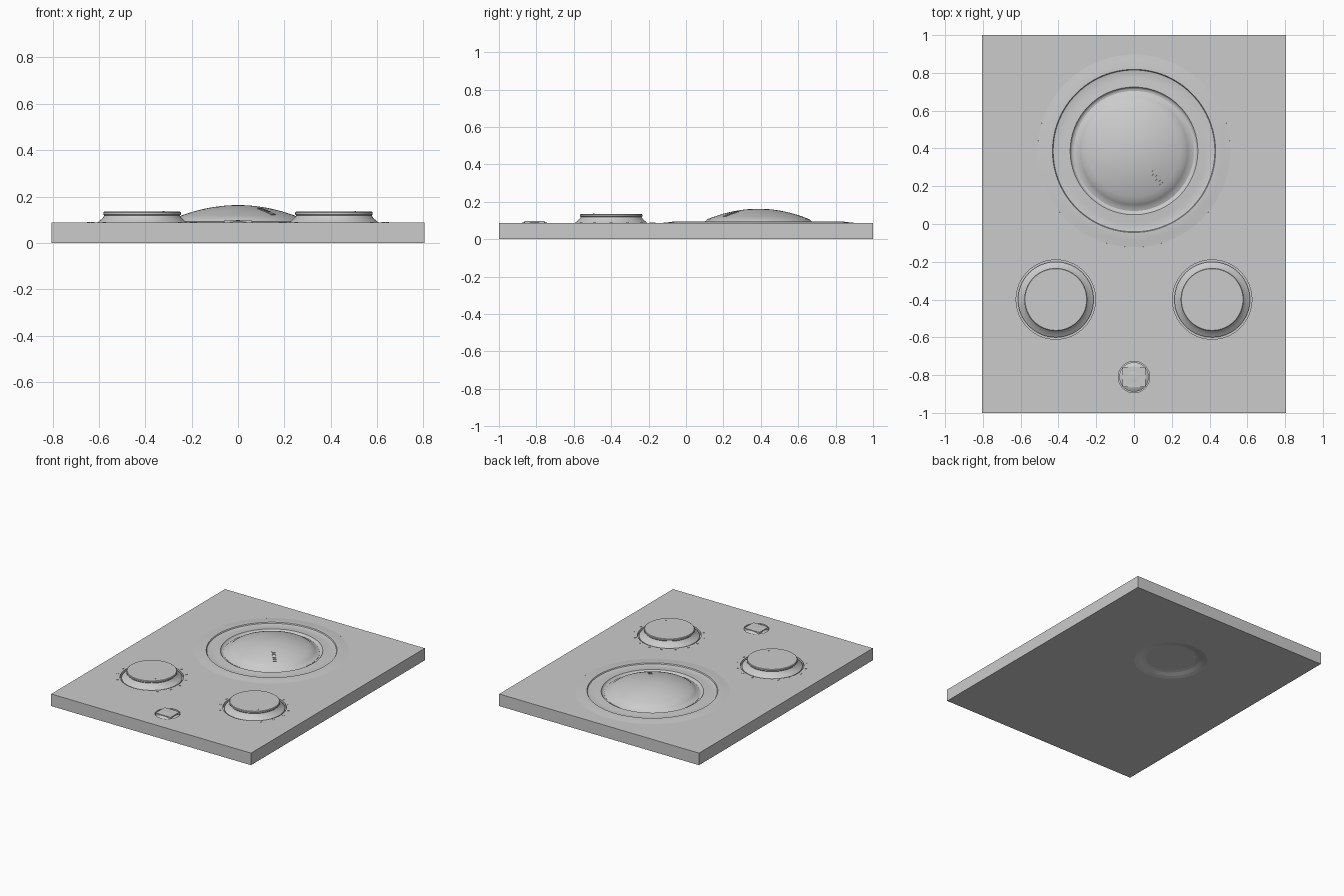
import bpy, bmesh, math
from mathutils import Vector, Matrix

cube = bpy.data.objects.get("Cube")
if cube:
    bpy.data.objects.remove(cube, do_unlink=True)

# One plain grey for everything
GREY = (0.6, 0.6, 0.6, 1)
mat = bpy.data.materials.new("plain_grey")
mat.use_nodes = True
mat.diffuse_color = GREY
mat.node_tree.nodes["Principled BSDF"].inputs["Base Color"].default_value = GREY

TOP = 0.088
DIAL = Vector((0, 0.387, 0))
BUTTON = Vector((0, -0.81, 0))


def finish(name, bm, angle=30):
    bmesh.ops.recalc_face_normals(bm, faces=bm.faces)
    me = bpy.data.meshes.new(name)
    bm.to_mesh(me)
    bm.free()
    ob = bpy.data.objects.new(name, me)
    bpy.context.collection.objects.link(ob)
    me.materials.append(mat)
    smooth(ob, angle)
    return ob


def smooth(ob, angle):
    bpy.ops.object.select_all(action='DESELECT')
    ob.select_set(True)
    bpy.context.view_layer.objects.active = ob
    bpy.ops.object.shade_smooth_by_angle(angle=math.radians(angle))


def lathe(name, profile, centre, steps=64, angle=30):
    """Spin a radius/height profile, from axis to axis, into a closed solid."""
    bm = bmesh.new()
    vs = [bm.verts.new((r, 0, z)) for r, z in profile]
    edges = [bm.edges.new(p) for p in zip(vs, vs[1:])]
    bmesh.ops.spin(bm, geom=vs + edges, cent=(0, 0, 0), axis=(0, 0, 1),
                   angle=math.tau, steps=steps, use_merge=True)
    bmesh.ops.remove_doubles(bm, verts=bm.verts, dist=1e-5)
    bmesh.ops.translate(bm, verts=bm.verts, vec=centre)
    return finish(name, bm, angle)


def box(name, size, matrix):
    bm = bmesh.new()
    bmesh.ops.create_cube(bm, size=1, matrix=matrix @ Matrix.Diagonal((*size, 1)))
    return finish(name, bm)


def pocket(profile, centre):
    """Cut a round pocket into the panel."""
    cutter = lathe("pocket_cutter", profile, centre)
    mod = panel.modifiers.new("pocket", 'BOOLEAN')
    mod.operation, mod.solver, mod.object = 'DIFFERENCE', 'EXACT', cutter
    bpy.context.view_layer.objects.active = panel
    bpy.ops.object.modifier_apply(modifier=mod.name)
    bpy.data.objects.remove(cutter, do_unlink=True)


def drum(radius, low):
    return [(0, low), (radius, low), (radius, 0.2), (0, 0.2)]


# Panel with pockets for the dial, knobs and button, and a shallow dish below
panel = box("panel", (1.61, 2, TOP), Matrix.Translation((0, 0, TOP / 2)))
pocket(drum(0.51, 0.05), DIAL)
pocket([(0, 0.02), (0.17, 0.02), (0.19, 0.016), (0.22, 0.006), (0.25, -0.001),
        (0.25, -0.1), (0, -0.1)], DIAL)
pocket(drum(0.083, 0.07), BUTTON)
for side in (-1, 1):
    pocket(drum(0.21, 0.07), Vector((side * 0.414, -0.4, 0)))
smooth(panel, 3)

# Raised ring around the dial: soft swell, lip, shallow dish, inner step
lathe("dial_ring", [(0, 0.055), (0.51, 0.055), (0.51, TOP), (0.48, 0.091),
                    (0.45, 0.095), (0.432, 0.095), (0.428, 0.088), (0.42, 0.086),
                    (0.38, 0.085), (0.345, 0.09), (0.338, 0.09), (0.332, 0.08),
                    (0.325, 0.076), (0, 0.076)], DIAL, 96)

# Dial dome with a rolled-under edge
CAP_R, CAP_Z, CAP_H = 0.27, 0.163, 0.055


def dome_z(r):
    return CAP_Z - CAP_H * (r / CAP_R) ** 2


radii = [CAP_R * i / 10 for i in range(11)]
lathe("dial_dome", [(r, dome_z(r)) for r in radii]
      + [(0.285, 0.096), (0.3, 0.084), (0.318, 0.078), (0.318, 0.06), (0, 0.06)], DIAL, 64, 40)

# Ribbed pointer lying on the dome
heading = math.radians(-50)
for i in range(6):
    r = 0.15 + 0.016 * i
    tilt = math.atan(2 * CAP_H * r / CAP_R ** 2)
    place = (Matrix.Translation(DIAL) @ Matrix.Rotation(heading, 4, 'Z')
             @ Matrix.Translation((r, 0, dome_z(r))) @ Matrix.Rotation(tilt, 4, 'Y'))
    box("dial_pointer_rib", (0.012, 0.024, 0.006), place)

# Two knobs, each with a pointer dot and an arc of scale dots
for side, label in ((1, "left"), (-1, "right")):
    centre = Vector((side * 0.414, -0.4, 0))
    lathe(label + "_knob", [(0, 0.135), (0.163, 0.135), (0.167, 0.132), (0.167, 0.123),
                            (0.163, 0.118), (0.168, 0.11), (0.178, 0.1), (0.19, 0.09),
                            (0.2, 0.083), (0.2, 0.06), (0, 0.06)], centre)

    def dot(name, radius, degrees, z, size):
        a = math.radians(degrees)
        at = centre + Vector((math.cos(a), math.sin(a), 0)) * radius
        lathe(name, [(0, z + 0.002), (size, z + 0.002), (size, z - 0.004), (0, z - 0.004)], at, 8)

    dot(label + "_knob_dot", 0.13, -45, 0.135, 0.004)
    for k in range(13):
        dot(label + "_scale_dot", 0.23, -45 + 22.5 * k, TOP, 0.008)

# Small button: low dome with a square cap
lathe("button", [(0, 0.098), (0.03, 0.097), (0.05, 0.094), (0.066, 0.088), (0.078, 0.08),
                 (0.078, 0.06), (0, 0.06)], BUTTON, 32)
box("button_cap", (0.122, 0.106, 0.02), Matrix.Translation(BUTTON + Vector((0, 0, 0.087))))
